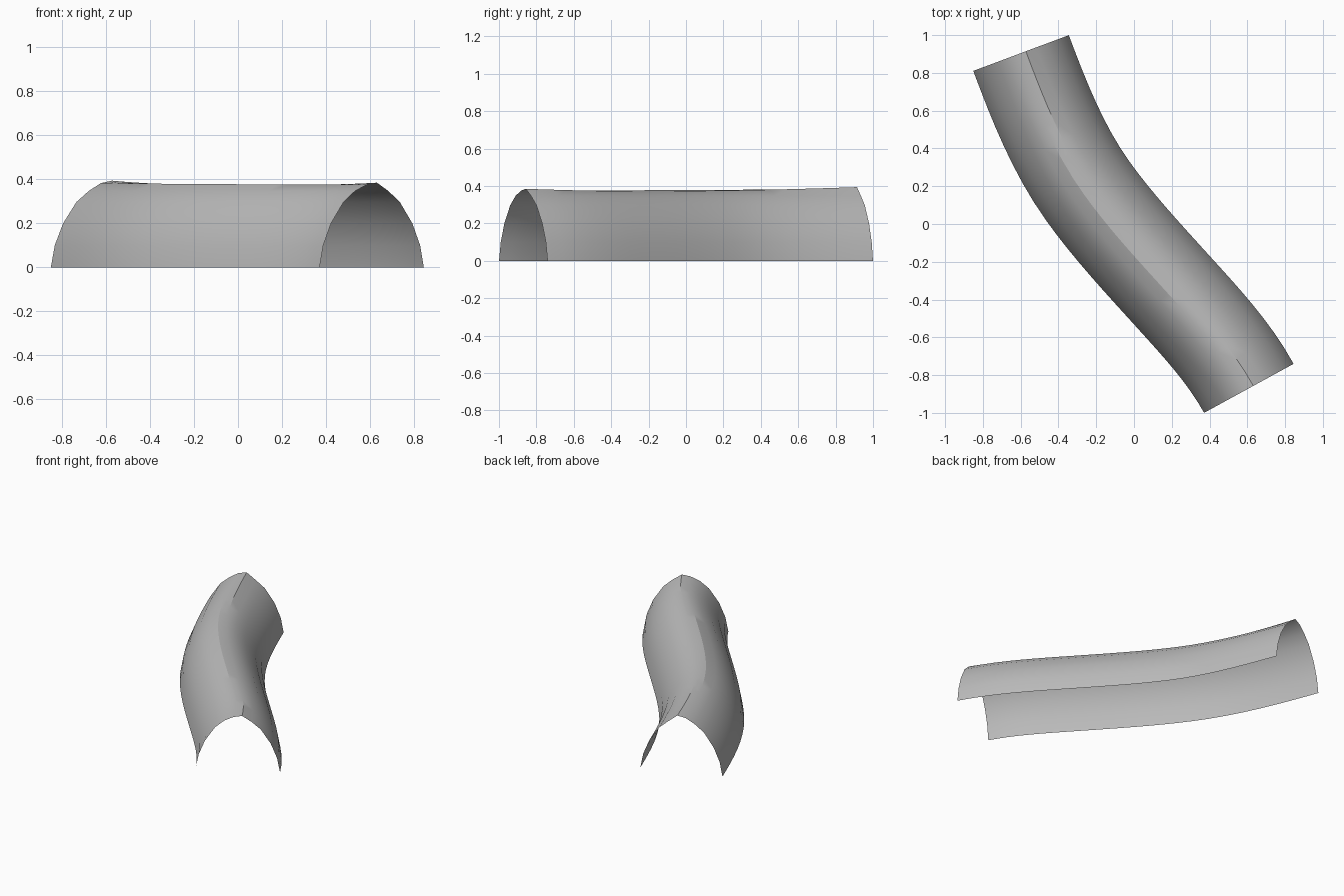
import bpy, bmesh
from mathutils import Vector
from mathutils.geometry import interpolate_bezier

cube = bpy.data.objects.get("Cube")
if cube:
    bpy.data.objects.remove(cube, do_unlink=True)

HALF_WIDTH = 0.27
STEPS = 9  # points per path span

# Flat colour
grey = bpy.data.materials.new("plain grey")
grey.use_nodes = True
colour = (0.5, 0.5, 0.5, 1)
grey.diffuse_color = colour
grey.node_tree.nodes["Principled BSDF"].inputs["Base Color"].default_value = colour

# Path of the tunnel, back to front: position and direction
knots = [((-0.598, 0.905), (0.35, -0.936)),
         ((-0.245, 0.175), (0.58, -0.81)),
         ((0.2, -0.35), (0.67, -0.74)),
         ((0.608, -0.87), (0.48, -0.877))]
path = []
for (p, d), (q, e) in zip(knots, knots[1:]):
    p, q = Vector((*p, 0)), Vector((*q, 0))
    reach = (q - p).length / 3
    span = interpolate_bezier(p, p + Vector((*d, 0)).normalized() * reach,
                              q - Vector((*e, 0)).normalized() * reach, q, STEPS)
    path += span if not path else span[1:]

# One side of the arch: fraction of half width, height
side = [(1, 0), (0.93, 0.1), (0.78, 0.2), (0.54, 0.297), (0.32, 0.347)]


def blend(back, middle, front, t):
    """Smooth height along the tunnel."""
    return back * (1 - t) * (1 - 2 * t) + middle * 4 * t * (1 - t) + front * t * (2 * t - 1)


def arch(t):
    """Cross-section with a slightly uneven crown."""
    left = [(-u, z) for u, z in side]
    crown = [(-0.1, blend(0.383, 0.378, 0.375, t)),
             (0.1, blend(0.394, 0.372, 0.385, t))]
    return left + crown + side[::-1]


# Open arched shell swept along the path
bm = bmesh.new()
rows = []
last = len(path) - 1
for i, point in enumerate(path):
    if i == 0:
        along = Vector((*knots[0][1], 0))
    elif i == last:
        along = Vector((*knots[-1][1], 0))
    else:
        along = path[i + 1] - path[i - 1]
    along.normalize()
    across = Vector((-along.y, along.x, 0)) * HALF_WIDTH
    rows.append([bm.verts.new(point + across * u + Vector((0, 0, z)))
                 for u, z in arch(i / last)])
for a, b in zip(rows, rows[1:]):
    for j in range(len(a) - 1):
        bm.faces.new((a[j], b[j], b[j + 1], a[j + 1]))
bm.normal_update()

mesh = bpy.data.meshes.new("tunnel_shell")
bm.to_mesh(mesh)
bm.free()
mesh.materials.append(grey)
tunnel = bpy.data.objects.new("tunnel_shell", mesh)
bpy.context.collection.objects.link(tunnel)

bpy.ops.object.select_all(action='DESELECT')
tunnel.select_set(True)
bpy.context.view_layer.objects.active = tunnel
bpy.ops.object.shade_smooth_by_angle(angle=0.52)
